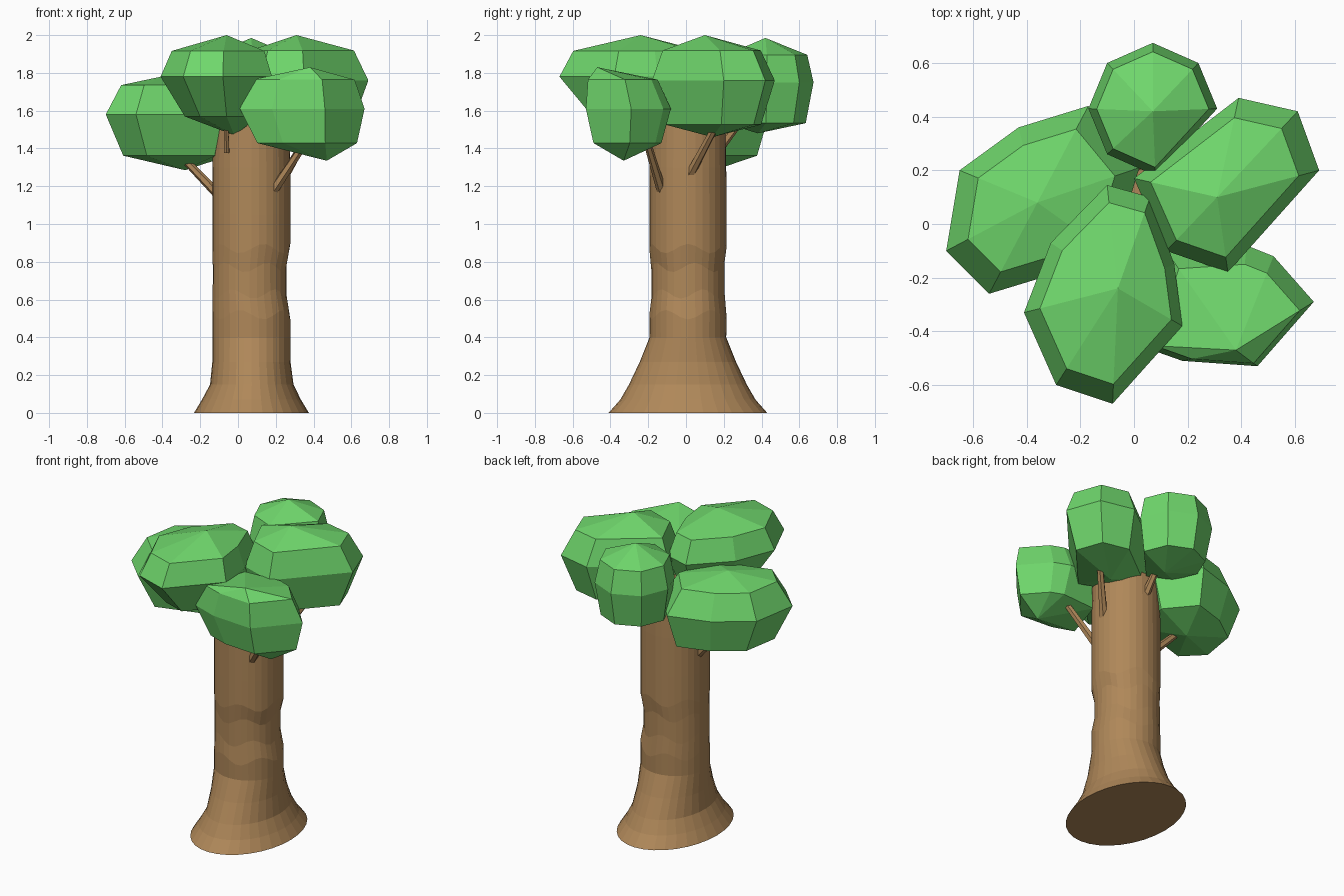
import bpy, bmesh, math
from mathutils import Vector

if "Cube" in bpy.data.objects:
    bpy.data.objects.remove(bpy.data.objects["Cube"])


def material(name, rgb):
    m = bpy.data.materials.new(name)
    m.diffuse_color = (*rgb, 1)
    m.use_nodes = True
    m.node_tree.nodes["Principled BSDF"].inputs["Base Color"].default_value = m.diffuse_color
    return m


BARK = material("brown bark", (0.43, 0.245, 0.10))
LEAF = material("leaf green", (0.16, 0.68, 0.15))


def finish(bm, name, mat):
    bmesh.ops.recalc_face_normals(bm, faces=bm.faces[:])
    mesh = bpy.data.meshes.new(name)
    bm.to_mesh(mesh)
    bm.free()
    mesh.materials.append(mat)
    ob = bpy.data.objects.new(name, mesh)
    bpy.context.collection.objects.link(ob)
    return ob


# Trunk: lofted rings (z, half width x, half width y, centre x), flared oval foot
SIDES = 32
RINGS = [(0, .304, .42, .071), (.07, .262, .358, .071), (.15, .221, .312, .073),
         (.27, .207, .255, .071), (.40, .206, .203, .071), (.52, .206, .204, .071),
         (.63, .196, .193, .062), (.77, .195, .193, .062), (.87, .206, .204, .071),
         (1.05, .206, .204, .071), (1.30, .206, .203, .071), (1.55, .20, .20, .071)]
bm = bmesh.new()
loops = []
for z, rx, ry, cx in RINGS:
    loop = []
    for i in range(SIDES):
        a = 2 * math.pi * i / SIDES
        wave = .025 * math.sin(5 * a + z * 9) if .45 < z < .95 else 0
        loop.append(bm.verts.new((cx + rx * math.cos(a), .01 + ry * math.sin(a), z + wave)))
    loops.append(loop)
for lo, hi in zip(loops, loops[1:]):
    for i in range(SIDES):
        j = (i + 1) % SIDES
        bm.faces.new((lo[i], lo[j], hi[j], hi[i]))
bm.faces.new(loops[0][::-1])
bm.faces.new(loops[-1])
finish(bm, "trunk", BARK)


# Branches: thin tapered hexagonal sticks from the trunk into each crown
def branch(name, start, end, r=.026):
    a, b = Vector(start), Vector(end)
    bm = bmesh.new()
    bmesh.ops.create_cone(bm, cap_ends=True, segments=6, radius1=r, radius2=r * .7,
                          depth=(b - a).length)
    ob = finish(bm, name, BARK)
    ob.location = (a + b) / 2
    ob.rotation_euler = (b - a).to_track_quat('Z', 'Y').to_euler()


branch("left_branch", (-.09, .03, 1.14), (-.34, .07, 1.40))
branch("front_branch", (-.06, -.17, 1.38), (-.065, -.25, 1.62), .016)
branch("right_front_branch", (.19, -.13, 1.18), (.39, -.22, 1.48))
branch("right_back_branch", (.25, .02, 1.26), (.42, .18, 1.56))
branch("back_branch", (.07, .19, 1.42), (.07, .30, 1.56))


# Crowns: faceted hull around a waist outline, an apex and a low point;
# upper and lower give how far each shoulder ring pulls in and rises to its tip
def crown(name, outline, waist, top, bottom, upper, lower):
    top, bottom = Vector(top), Vector(bottom)
    bm = bmesh.new()
    bm.verts.new(top)
    bm.verts.new(bottom)
    for x, y in outline:
        p = Vector((x, y, waist))
        bm.verts.new(p)
        for tip, (pull, rise) in ((top, upper), (bottom, lower)):
            q = p.lerp(tip, pull)
            q.z = waist + (tip.z - waist) * rise
            bm.verts.new(q)
    hull = bmesh.ops.convex_hull(bm, input=bm.verts[:])
    loose = {v for v in hull["geom_interior"] + hull["geom_unused"]
             if isinstance(v, bmesh.types.BMVert)}
    bmesh.ops.delete(bm, geom=list(loose), context='VERTS')
    bmesh.ops.dissolve_limit(bm, angle_limit=math.radians(8),
                             verts=bm.verts[:], edges=bm.edges[:])
    finish(bm, name, LEAF)


crown("left_crown",
      [(-.70, -.10), (-.65, .20), (-.43, .36), (-.17, .44), (.02, .21), (-.08, -.12), (-.54, -.26)],
      1.58, (-.36, .08, 1.79), (-.28, .15, 1.285), (.24, .74), (.22, .74))
crown("front_crown",
      [(-.41, -.33), (-.29, -.60), (-.08, -.67), (.18, -.38), (.15, -.15), (.06, .10),
       (-.10, .145), (-.31, -.07)],
      1.78, (-.06, -.24, 2.0), (-.02, -.14, 1.47), (.17, .62), (.33, .68))
crown("right_front_crown",
      [(.67, -.29), (.52, -.12), (.42, -.08), (.12, -.10), (.01, -.45), (.18, -.51), (.46, -.53)],
      1.61, (.38, -.47, 1.83), (.47, -.33, 1.335), (.18, .70), (.20, .66))
crown("right_back_crown",
      [(.69, .20), (.61, .42), (.39, .47), (.20, .34), (.0, .17), (.12, -.10), (.35, -.18),
       (.52, .02)],
      1.76, (.31, .10, 2.0), (.30, .14, 1.46), (.20, .66), (.22, .78))
crown("back_crown",
      [(.07, .675), (-.10, .60), (-.17, .43), (-.10, .26), (.08, .18), (.31, .43), (.24, .60)],
      1.75, (.07, .42, 1.985), (.08, .38, 1.48), (.13, .62), (.14, .80))
